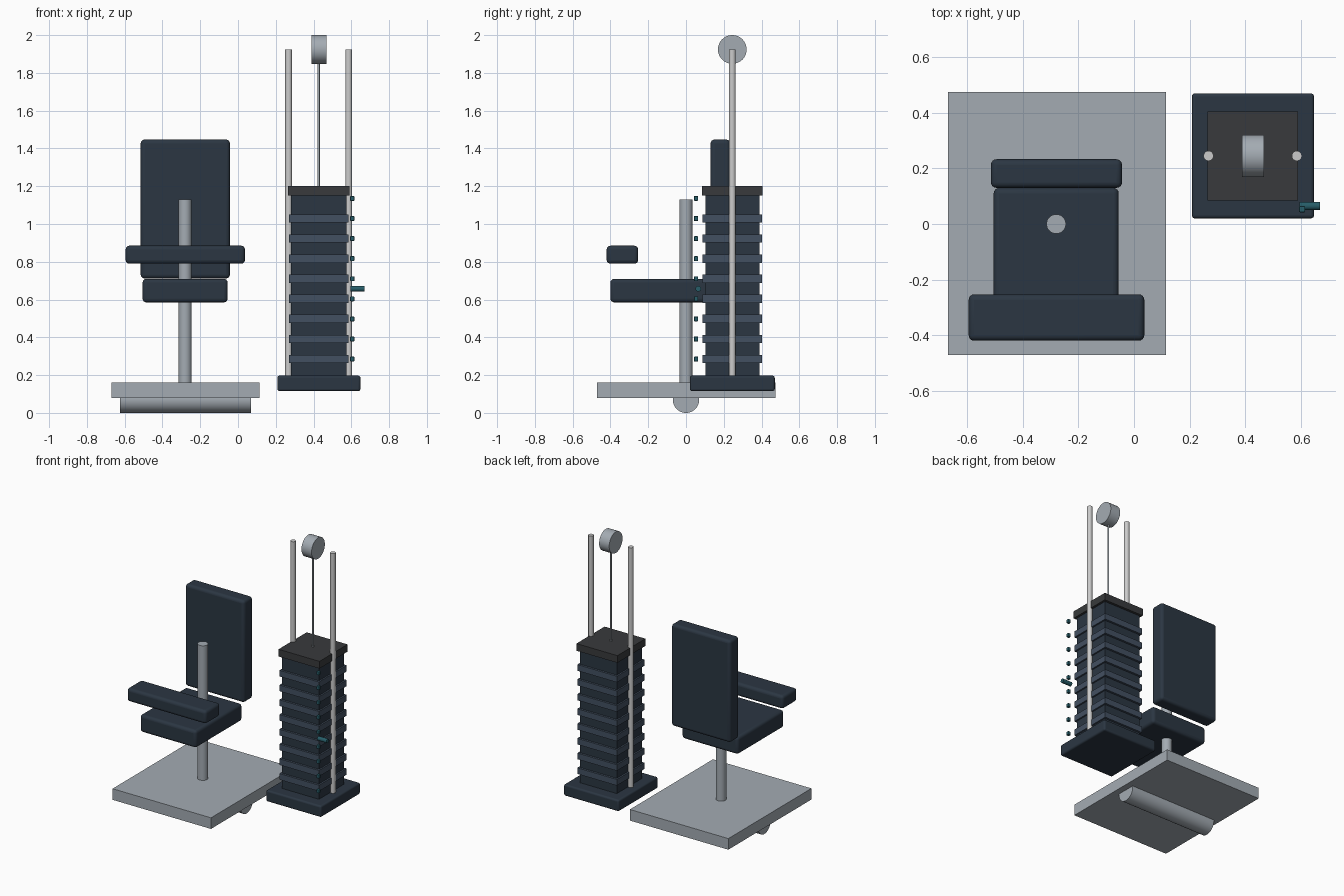
import bpy
from math import pi, radians

if "Cube" in bpy.data.objects:
    bpy.data.objects.remove(bpy.data.objects["Cube"])


def material(name, rgb):
    m = bpy.data.materials.new(name)
    m.diffuse_color = (*rgb, 1)
    m.use_nodes = True
    m.node_tree.nodes["Principled BSDF"].inputs["Base Color"].default_value = m.diffuse_color
    return m


NAVY = material("navy_pad", (0.024, 0.037, 0.055))
SLATE = material("slate_plate", (0.055, 0.08, 0.12))
CHARCOAL = material("charcoal", (0.04, 0.042, 0.045))
TEAL = material("teal_pin", (0.02, 0.11, 0.14))
STEEL = material("steel", (0.37, 0.41, 0.45))
CHROME = material("chrome", (0.55, 0.56, 0.57))


def finish(name, mat):
    ob = bpy.context.object
    ob.name = name
    ob.data.materials.append(mat)
    bpy.ops.object.shade_smooth_by_angle(angle=radians(35))
    return ob


def box(name, x, y, z, mat, bevel=0.0):
    """Box from (min, max) ranges, with optional rounded edges."""
    bpy.ops.mesh.primitive_cube_add(size=1, location=[sum(r) / 2 for r in (x, y, z)])
    bpy.context.object.scale = [r[1] - r[0] for r in (x, y, z)]
    bpy.ops.object.transform_apply(location=False, rotation=False, scale=True)
    ob = finish(name, mat)
    if bevel:
        mod = ob.modifiers.new("round", 'BEVEL')
        mod.width, mod.segments = bevel, 4
    return ob


def cylinder(name, centre, radius, length, mat, along_x=False, sides=32):
    bpy.ops.mesh.primitive_cylinder_add(vertices=sides, radius=radius, depth=length, location=centre,
                                        rotation=(0, pi / 2 if along_x else 0, 0))
    return finish(name, mat)


# Seat unit: floor plate, roller beneath it and central post
box("floor_plate", (-0.67, 0.115), (-0.472, 0.475), (0.08, 0.16), STEEL)
cylinder("floor_roller", (-0.278, 0, 0.07), 0.07, 0.695, STEEL, along_x=True, sides=48)
cylinder("seat_post", (-0.28, 0, 0.64), 0.035, 0.98, STEEL)

# Padded cushions
box("seat", (-0.505, -0.055), (-0.40, 0.13), (0.585, 0.71), NAVY, 0.02)
box("backrest", (-0.515, -0.043), (0.13, 0.233), (0.712, 1.447), NAVY, 0.02)
box("arm_pad", (-0.595, 0.037), (-0.42, -0.253), (0.79, 0.885), NAVY, 0.02)

# Weight stack: base, core blocks, lighter plates between them and top plate
CX, CY = 0.427, 0.245


def centred(half, c):
    return (c - half, c + half)


box("stack_base", (0.208, 0.648), (0.02, 0.47), (0.115, 0.197), NAVY, 0.012)
box("stack_core", centred(0.147, CX), centred(0.143, CY), (0.19, 1.155), NAVY)
PITCH = 0.1063
for i in range(8):
    z = 0.285 + i * PITCH
    box(f"weight_plate_{i + 1}", centred(0.158, CX), centred(0.158, CY), centred(0.022, z), SLATE)
box("stack_top", centred(0.163, CX), centred(0.16, CY), (1.15, 1.202), CHARCOAL)

# Guide rods, cable and pulley
for side, sx in (("left", -1), ("right", 1)):
    cylinder(f"guide_rod_{side}", (CX + sx * 0.159, CY, 1.06), 0.018, 1.73, CHROME)
cylinder("cable", (CX, CY, 1.55), 0.006, 0.72, STEEL, sides=12)
cylinder("pulley", (CX + 0.001, CY, 1.924), 0.076, 0.08, STEEL, along_x=True, sides=48)

# Row of selector studs and the selector pin
for i in range(9):
    z = 0.285 + i * PITCH
    box(f"selector_stud_{i + 1}", (0.594, 0.616), (0.042, 0.064), centred(0.013, z), TEAL, 0.004)
cylinder("selector_pin", (0.633, 0.065, 0.657), 0.015, 0.074, TEAL, along_x=True, sides=24)
